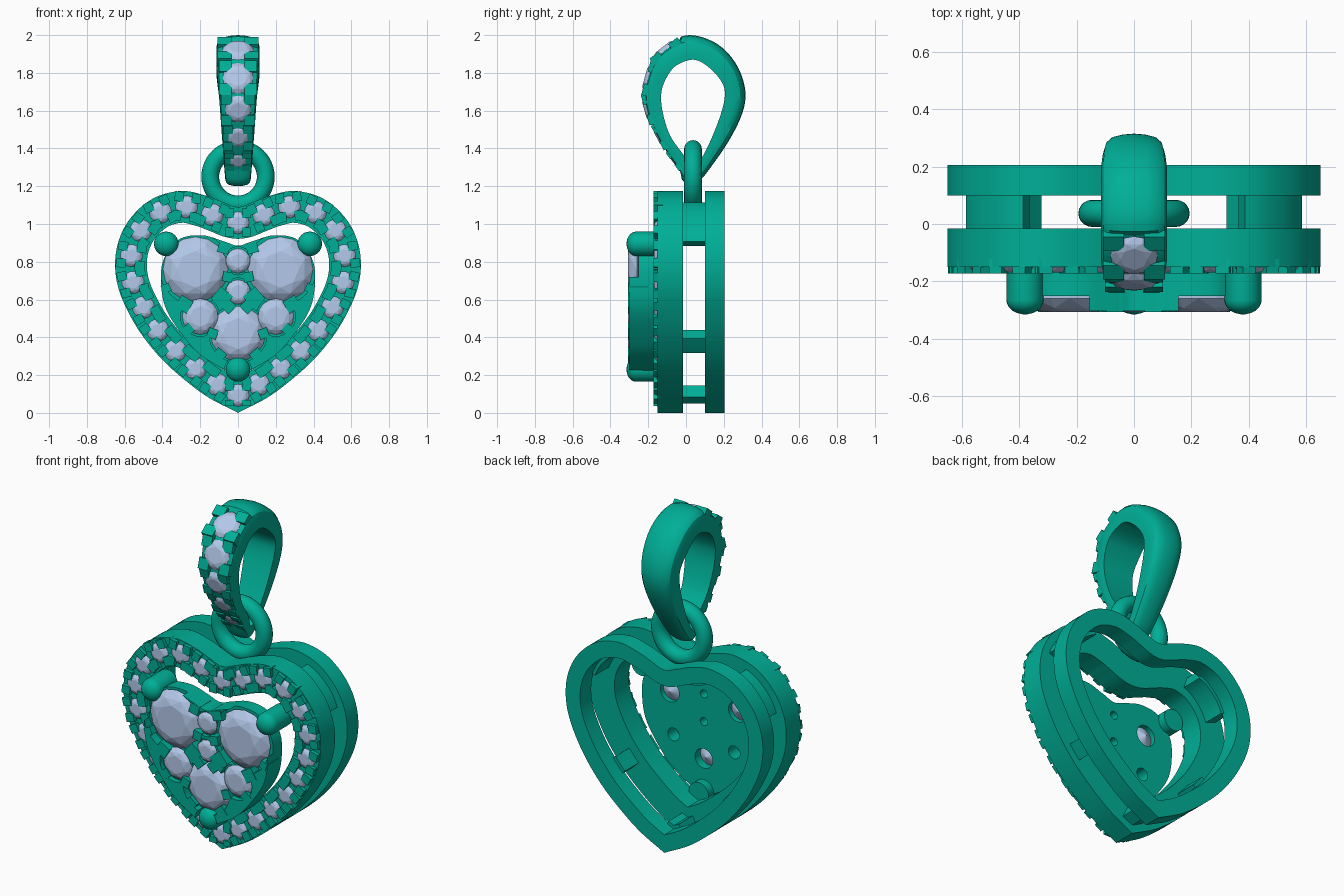
import bpy, bmesh, math
from mathutils import Vector, Matrix

if "Cube" in bpy.data.objects:
    bpy.data.objects.remove(bpy.data.objects["Cube"])

def material(name, col):
    m = bpy.data.materials.new(name)
    m.diffuse_color = (*col, 1)
    m.use_nodes = True
    m.node_tree.nodes["Principled BSDF"].inputs["Base Color"].default_value = m.diffuse_color
    return m

METAL = material("green_metal", (0.0, 0.43, 0.31))
GEM = material("pale_gem", (0.45, 0.58, 0.82))

def finish(name, bm, mat=METAL, smooth=True):
    bmesh.ops.recalc_face_normals(bm, faces=bm.faces)
    me = bpy.data.meshes.new(name)
    bm.to_mesh(me)
    bm.free()
    me.materials.append(mat)
    if smooth:
        me.shade_smooth()
        me.set_sharp_from_angle(angle=math.radians(32))
    ob = bpy.data.objects.new(name, me)
    bpy.context.collection.objects.link(ob)
    return ob

def cat(p0, p1, p2, p3, t):
    return 0.5 * (2*p1 + (p2-p0)*t + (2*p0-5*p1+4*p2-p3)*t*t + (3*p1-p0-3*p2+p3)*t**3)

def half_heart(pts, n=6):
    """Smooth half outline from the notch to the tip."""
    p = [Vector(q) for q in pts]
    p = [Vector((-p[1].x, p[1].y))] + p + [2*p[-1] - p[-2]]
    out = [cat(*p[i-1:i+3], k/n) for i in range(1, len(p)-2) for k in range(n)]
    return out + [p[-2]]

def mirror_close(h):
    return h + [Vector((-q.x, q.y)) for q in reversed(h[1:-1])]

def inset(loop, d):
    res = []
    for i, p in enumerate(loop):
        a, b = (p - loop[i-1]).normalized(), (loop[(i+1) % len(loop)] - p).normalized()
        n1, n2 = Vector((a.y, -a.x)), Vector((b.y, -b.x))
        m = (n1 + n2).normalized()
        res.append(p + m * (d / m.dot(n1)))
    return res

def band(bm, outer, inner, y0, y1, closed=True):
    """Wall of rectangular section following two matching outlines."""
    rows = [[bm.verts.new((q.x, y, q.y)) for q, y in ((o, y0), (o, y1), (i, y1), (i, y0))]
            for o, i in zip(outer, inner)]
    for k in range(len(rows) if closed else len(rows)-1):
        a, b = rows[k], rows[(k+1) % len(rows)]
        for j in range(4):
            bm.faces.new((a[j], a[(j+1) % 4], b[(j+1) % 4], b[j]))
    if not closed:
        bm.faces.new(rows[0])
        bm.faces.new(rows[-1])

def lathe(bm, x, z, prof, n=24):
    """Turned solid along y; prof holds (radius, y)."""
    rings = [[bm.verts.new((x + r*math.cos(2*math.pi*k/n), y, z + r*math.sin(2*math.pi*k/n)))
              for k in range(n)] for r, y in prof]
    for a, b in zip(rings, rings[1:]):
        for k in range(n):
            bm.faces.new((a[k], a[(k+1) % n], b[(k+1) % n], b[k]))
    bm.faces.new(rings[0])
    bm.faces.new(rings[-1])

def frame(c, t, n):
    """Local axes: x along t, y across, z along n."""
    m = Matrix((t, n.cross(t), n)).transposed().to_4x4()
    m.translation = c
    return m

def gem(bm, m, r):
    vs = []
    for cnt, off, rad, h in ((8, 0, .56, .28), (8, .5, .8, .2), (16, 0, 1, 0)):
        for k in range(cnt):
            a = 2*math.pi*(k+off)/cnt
            vs.append(bm.verts.new(m @ Vector((r*rad*math.cos(a), r*rad*math.sin(a), r*h))))
    vs.append(bm.verts.new(m @ Vector((0, 0, -.55*r))))
    bmesh.ops.convex_hull(bm, input=vs)

def box(bm, m, lo, hi):
    lo, hi = Vector(lo), Vector(hi)
    bmesh.ops.create_cube(bm, size=1, matrix=m @ Matrix.Translation((lo+hi)/2)
                          @ Matrix.Diagonal((*(hi-lo), 1)))

def corner_prongs(bm, m, r, w, low, high, reach):
    for sx in (-1, 1):
        for sy in (-1, 1):
            xs, ys = sorted((sx*.38*r, sx*reach*r)), sorted((sy*.42*r, sy*w))
            box(bm, m, (xs[0], ys[0], low), (xs[1], ys[1], high))

FRONT = Vector((0, -1, 0))

# outer heart: front halo, back ring and connecting posts
half = half_heart([(0, 1.09), (.09, 1.12), (.17, 1.15), (.30, 1.175), (.45, 1.135), (.57, 1.03),
                   (.635, .9), (.65, .76), (.62, .62), (.54, .46), (.44, .325), (.33, .215),
                   (.17, .09), (0, 0)])
heart = mirror_close(half)
bm = bmesh.new()
band(bm, heart, inset(heart, .168), -.15, -.015)
finish("front_halo", bm)
bm = bmesh.new()
band(bm, heart, inset(heart, .095), .1, .205)
finish("back_ring", bm)
bm = bmesh.new()
po, pi = inset(heart, .045)[:len(half)], inset(heart, .115)[:len(half)]
for test in (lambda q: q.x > .4 and q.y > .9, lambda q: .28 < q.y < .375, lambda q: q.y < .055):
    ids = [i for i, q in enumerate(half) if test(q)]
    for sx in (1, -1):
        band(bm, *[[Vector((sx*l[i].x, l[i].y)) for i in ids] for l in (po, pi)],
             -.03, .115, closed=False)
finish("connecting_posts", bm)

# halo stones with four square prongs each, evenly spaced along the centre line
mid = inset(heart, .083)[:len(half)]
length = [0]
for a, b in zip(mid, mid[1:]):
    length.append(length[-1] + (b-a).length)
gb, pb = bmesh.new(), bmesh.new()
for k in range(13):
    s = length[-1]*k/12
    i = max(j for j in range(len(mid)-1) if length[j] <= s + 1e-6)
    f = min(1, (s-length[i])/(length[i+1]-length[i]))
    p, t = mid[i].lerp(mid[i+1], f), (mid[i+1]-mid[i]).normalized()
    ends = k in (0, 12)
    if ends:
        t = Vector((1, 0))
    for sx in ((1,) if ends else (1, -1)):
        m = frame(Vector((sx*p.x, -.152, p.y)), Vector((sx*t.x, 0, t.y)), FRONT)
        gem(gb, m, .059)
        corner_prongs(pb, m, .057, .056 if k == 12 else .076, -.03, .021, 1.22)
finish("halo_stones", gb, GEM, False)
finish("halo_prongs", pb, smooth=False)

# centre heart plate with stone seats cut into it
inner = mirror_close(half_heart([(0, .885), (.08, .91), (.19, .94), (.31, .92), (.39, .82),
                                 (.408, .71), (.385, .56), (.3, .42), (.19, .3), (0, .19)]))
bm = bmesh.new()
face = bm.faces.new([bm.verts.new((q.x, -.303, q.y)) for q in inner])
ext = bmesh.ops.extrude_face_region(bm, geom=[face], use_keep_orig=True)
bmesh.ops.translate(bm, verts=[v for v in ext["geom"] if isinstance(v, bmesh.types.BMVert)],
                    vec=(0, .135, 0))
plate = finish("centre_plate", bm, smooth=False)
stones = [(-.225, .76, .172, .062), (.225, .76, .172, .062), (0, .42, .145, .058),
          (-.2, .51, .095, .038), (.2, .51, .095, .038), (0, .805, .065, .024),
          (0, .64, .065, .024)]
gb, seats = bmesh.new(), []
for x, z, r, hole in stones:
    y = -.307 + .28*r
    gem(gb, frame(Vector((x, y, z)), Vector((1, 0, 0)), FRONT), r)
    R = r + (.016 if r > .15 else .009)
    seats.append((x, z, [(R, -.4), (R, y+.008), (hole, y+.0081), (hole, -.1)]))
finish("centre_stones", gb, GEM, False)
seats.append((0, .23, [(.07, -.4), (.07, -.23)]))      # room for the bottom claw
cutters = []
for x, z, prof in seats:
    bm = bmesh.new()
    lathe(bm, x, z, prof, 32)
    c = finish("seat_cutter", bm, smooth=False)
    c.hide_render = True
    cutters.append(c)
    mod = plate.modifiers.new("seat", 'BOOLEAN')
    mod.operation, mod.solver, mod.object = 'DIFFERENCE', 'EXACT', c
dg = bpy.context.evaluated_depsgraph_get()
cut_mesh = bpy.data.meshes.new_from_object(plate.evaluated_get(dg))
plate.modifiers.clear()
plate.data = cut_mesh
cut_mesh.shade_smooth()
cut_mesh.set_sharp_from_angle(angle=math.radians(30))
for c in cutters:
    bpy.data.objects.remove(c)

# small square prongs between the centre stones
bm = bmesh.new()
for x, z, s, rot in ((.085, .61, .042, 40), (.055, .72, .026, 10), (.075, .875, .03, 15),
                     (.05, .565, .03, 45), (.285, .575, .036, 30), (.135, .42, .026, 20),
                     (.1, .305, .03, 40), (.265, .44, .026, 50), (.38, .66, .022, 65)):
    for sx in (1, -1):
        a = math.radians(rot)
        m = frame(Vector((sx*x, -.25, z)), Vector((sx*math.cos(a), 0, math.sin(a))), FRONT)
        box(bm, m, (-s, -s, -.05), (s, s, .057))
finish("centre_prongs", bm, smooth=False)

# three round claws joining plate and halo
bm = bmesh.new()
dome = [(.065*math.sin(a), -.265 - .05*math.cos(a)) for a in (.12, .4, .7, 1, 1.3, math.pi/2)]
for x, z in ((-.38, .895), (.38, .895), (0, .23)):
    lathe(bm, x, z, dome + [(.065, -.12)])
finish("round_claws", bm)

# jump ring
bpy.ops.mesh.primitive_torus_add(location=(0, .037, 1.25), rotation=(math.pi/2, 0, 0),
                                 major_radius=.147, minor_radius=.047,
                                 major_segments=48, minor_segments=20)
ring = bpy.context.object
ring.name = "jump_ring"
ring.data.materials.append(METAL)
bpy.ops.object.shade_smooth()

# teardrop bail: matching outer and inner side profiles (y, z)
OUT = [Vector(q) for q in ((.03, 1.2), (-.07, 1.31), (-.16, 1.45), (-.225, 1.6), (-.235, 1.71),
       (-.19, 1.86), (-.11, 1.95), (.02, 2.0), (.17, 1.95), (.275, 1.83), (.315, 1.68),
       (.275, 1.53), (.16, 1.34))]
INN = [Vector(q) for q in ((.03, 1.28), (-.01, 1.36), (-.085, 1.47), (-.125, 1.6), (-.13, 1.7),
       (-.1, 1.78), (-.05, 1.84), (.04, 1.87), (.12, 1.83), (.19, 1.75), (.205, 1.67),
       (.17, 1.54), (.1, 1.38))]

def loop_at(P, u):
    i, n = int(u), len(P)
    return cat(P[(i-1) % n], P[i % n], P[(i+1) % n], P[(i+2) % n], u - i)

def bail_width(z):
    return .068 + .047*min(1, max(0, (z-1.2)/.7))

bm, rows = bmesh.new(), []
for k in range(13*6):
    u = k/6
    o, i = loop_at(OUT, u), loop_at(INN, u)
    w, top = bail_width(o.y), (.8 if .5 < u < 6.6 else 1)
    row = []
    for x, f in ((-1, 0), (-1, .25), (-1, .5), (-.93, .74), (-.75, .89), (-.4, .97), (0, 1),
                 (.4, .97), (.75, .89), (.93, .74), (1, .5), (1, .25), (1, 0)):
        q = i.lerp(o, min(f, top))
        row.append(bm.verts.new((x*w, q.x, q.y)))
    rows.append(row)
for a, b in zip(rows, rows[1:] + rows[:1]):
    for j in range(13):
        bm.faces.new((a[j], a[(j+1) % 13], b[(j+1) % 13], b[j]))
finish("bail", bm)

# bail stones and their prongs
gb, pb = bmesh.new(), bmesh.new()
for u, r in ((1.1, .053), (2, .065), (3, .075), (4.45, .085), (5.85, .083)):
    p, d = loop_at(OUT, u), (loop_at(OUT, u+.05) - loop_at(OUT, u-.05)).normalized()
    t, n = Vector((0, d.x, d.y)), Vector((0, -d.y, d.x))
    if n.y > 0:
        n = -n
    m = frame(Vector((0, p.x, p.y)) - n*.026, t, n)
    gem(gb, m, r)
    corner_prongs(pb, m, r, bail_width(p.y)*.94, -.04, .017, 1.12)
finish("bail_stones", gb, GEM, False)
finish("bail_prongs", pb, smooth=False)
